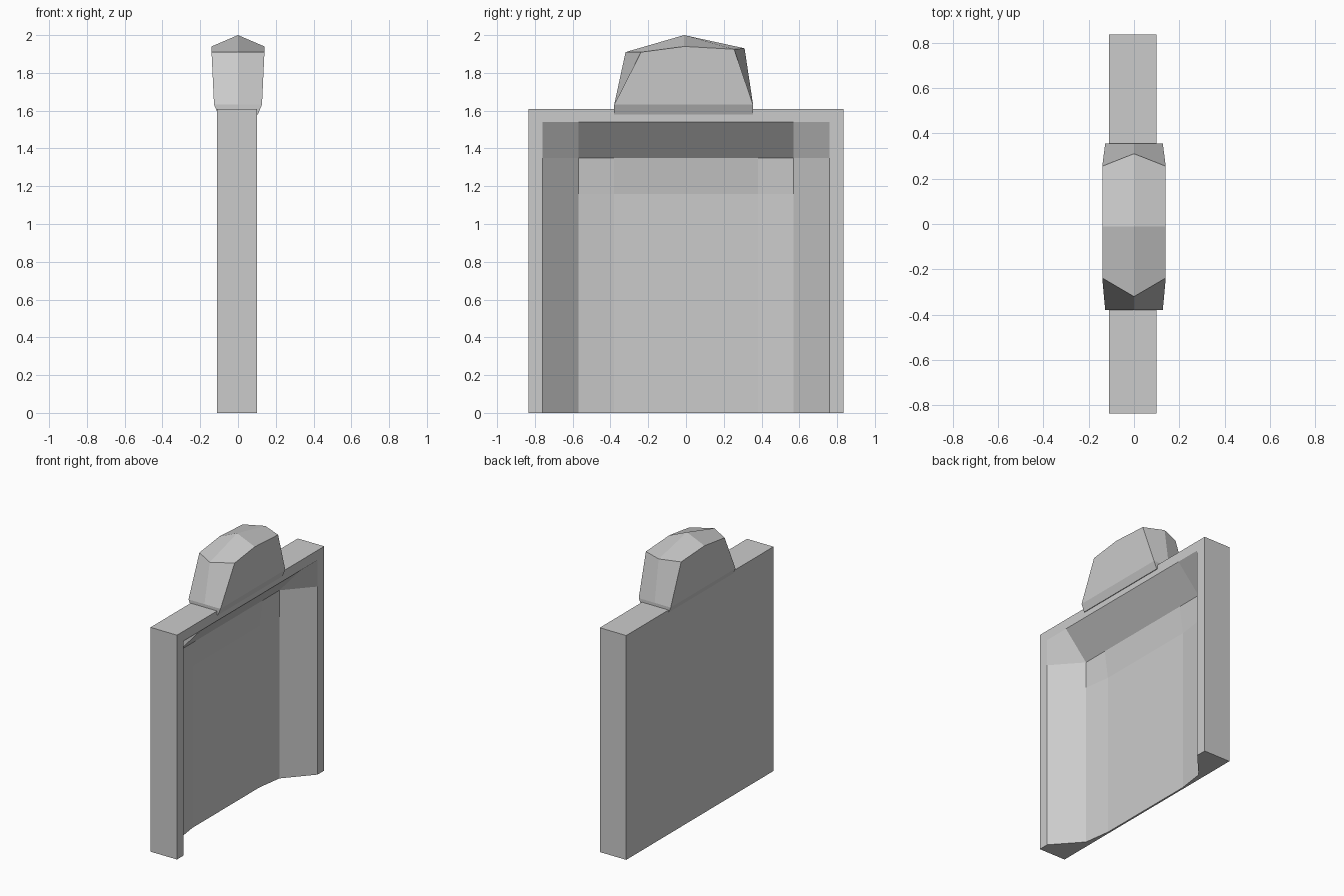
import bpy, bmesh

if "Cube" in bpy.data.objects:
    bpy.data.objects.remove(bpy.data.objects["Cube"])

XF, XB = 0.10, -0.11      # front rim and back plane of the slab
W, H = 0.835, 1.61        # half width and height


def finish(bm, name, mirror_axis):
    # mirror the half mesh and turn it into an object
    geom = bm.verts[:] + bm.edges[:] + bm.faces[:]
    bmesh.ops.mirror(bm, geom=geom, axis=mirror_axis, merge_dist=0.0005)
    bmesh.ops.remove_doubles(bm, verts=bm.verts[:], dist=0.0005)
    bmesh.ops.recalc_face_normals(bm, faces=bm.faces[:])
    me = bpy.data.meshes.new(name)
    bm.to_mesh(me)
    bm.free()
    ob = bpy.data.objects.new(name, me)
    bpy.context.collection.objects.link(ob)
    return ob


def adder(bm):
    return lambda *pts: bm.faces.new([bm.verts.new(p) for p in pts])


# slab with a dished recess, built as the +y half
bm = bmesh.new()
face = adder(bm)
ys = [0, 0.38, 0.57, 0.76]
zs = [0, 1.16, 1.35, 1.54]
depth = [-0.097, -0.097, -0.07, XF]


def dish(i, j):
    return (depth[max(i, j)], ys[i], zs[j])


for i in range(3):
    for j in range(3):
        face(dish(i, j), dish(i + 1, j), dish(i + 1, j + 1), dish(i, j + 1))

# rim around the recess
face((XF, 0.76, 0), (XF, W, 0), (XF, W, H), (XF, 0.76, 1.54), (XF, 0.76, 1.35), (XF, 0.76, 1.16))
face((XF, 0, 1.54), (XF, 0.38, 1.54), (XF, 0.57, 1.54), (XF, 0.76, 1.54), (XF, W, H), (XF, 0, H))
# outer side, top, back and underside
face((XF, W, 0), (XB, W, 0), (XB, W, H), (XF, W, H))
face((XF, 0, H), (XF, W, H), (XB, W, H), (XB, 0, H))
face((XB, 0, 0), (XB, 0, H), (XB, W, H), (XB, W, 0))
face(*[dish(i, 0) for i in range(4)], (XF, W, 0), (XB, W, 0), (XB, 0, 0))
bmesh.ops.remove_doubles(bm, verts=bm.verts[:], dist=0.0005)
finish(bm, "recessed_slab", 'Y')

# faceted cap, built as the +x half: ridge, shoulder, waist and foot
bm = bmesh.new()
face = adder(bm)
ridge = [(0, -0.32, 1.91), (0, -0.01, 2.0), (0, 0.31, 1.93)]
shoulder = [(0.14, -0.238, 1.91), (0.14, -0.01, 1.94), (0.14, 0.255, 1.925)]
y0, y1, zw, zf, xw, xf = -0.38, 0.355, 1.632, 1.58, 0.127, 0.105
for k in range(2):
    face(ridge[k], shoulder[k], shoulder[k + 1], ridge[k + 1])
face((xw, y0, zw), (xw, y1, zw), *reversed(shoulder))
face((xf, y0, zf), (xf, y1, zf), (xw, y1, zw), (xw, y0, zw))
for y, k in ((y0, 0), (y1, 2)):
    face((0, y, zw), (xw, y, zw), shoulder[k], ridge[k])
    face((0, y, zf), (xf, y, zf), (xw, y, zw), (0, y, zw))
face((0, y0, zf), (0, y1, zf), (xf, y1, zf), (xf, y0, zf))
bmesh.ops.remove_doubles(bm, verts=bm.verts[:], dist=0.0005)
finish(bm, "faceted_cap", 'X')
